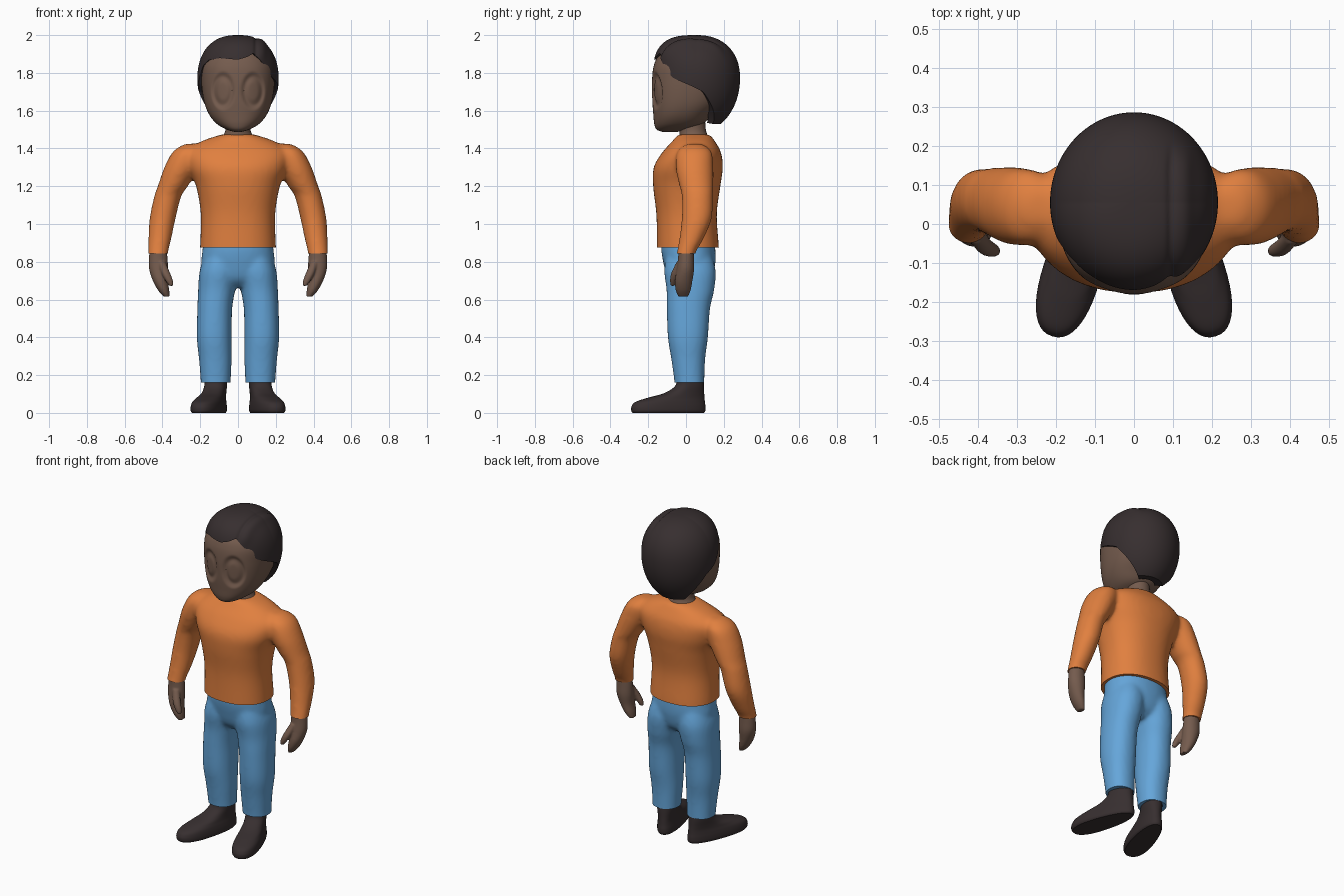
import bpy, bmesh, math
from math import sin, cos, pi

if "Cube" in bpy.data.objects:
    bpy.data.objects.remove(bpy.data.objects["Cube"])


def material(name, rgb):
    m = bpy.data.materials.new(name)
    m.diffuse_color = (*rgb, 1)
    m.use_nodes = True
    m.node_tree.nodes["Principled BSDF"].inputs["Base Color"].default_value = m.diffuse_color
    return m


SKIN = material("brown skin", (0.175, 0.105, 0.075))
DARK = material("dark brown", (0.038, 0.028, 0.029))
ORANGE = material("orange cloth", (0.75, 0.215, 0.05))
BLUE = material("blue cloth", (0.13, 0.38, 0.70))


def catmull(a, b, c, d, t):
    return [0.5 * (2 * q + (r - p) * t + (2 * p - 5 * q + 4 * r - s) * t * t
                   + (3 * q - p - 3 * r + s) * t ** 3) for p, q, r, s in zip(a, b, c, d)]


def power(v, e):
    return math.copysign(abs(v) ** e, v)


def loft(bm, keys, n=2.0, side=1, segs=48, steps=6, taper=0.0):
    """Smooth stack of level rings; key = (x, y, z, rx, ry)."""
    k = [keys[0]] + list(keys) + [keys[-1]]
    rows = [catmull(*k[i:i + 4], j / steps) for i in range(len(k) - 3) for j in range(steps)]
    rows.append(keys[-1])
    rings = []
    for x, y, z, rx, ry in rows:
        ring = []
        for s in range(segs):
            a = 2 * pi * s / segs
            px, py = power(cos(a), 2 / n), power(sin(a), 2 / n)
            ring.append(bm.verts.new((side * (x + rx * px * (1 - taper * py)), y + ry * py, z)))
        rings.append(ring)
    for r0, r1 in zip(rings, rings[1:]):
        for s in range(segs):
            t = (s + 1) % segs
            bm.faces.new((r0[s], r0[t], r1[t], r1[s]))
    bm.faces.new(rings[0])
    bm.faces.new(rings[-1])


def trim(bm, z, test):
    """Cut away everything below z on the geometry that passes test, and cap it."""
    geom = [g for seq in (bm.verts, bm.edges) for g in seq
            if test(g.co if isinstance(g, bmesh.types.BMVert) else g.verts[0].co)]
    geom += [f for f in bm.faces if test(f.calc_center_median())]
    bmesh.ops.bisect_plane(bm, geom=geom, plane_co=(0, 0, z), plane_no=(0, 0, 1), clear_inner=True)
    bmesh.ops.holes_fill(bm, edges=[e for e in bm.edges if e.is_boundary], sides=0)


def finish(name, bm, mat, voxel=0, smooth=10, cuts=()):
    bmesh.ops.recalc_face_normals(bm, faces=bm.faces)
    me = bpy.data.meshes.new(name)
    bm.to_mesh(me)
    ob = bpy.data.objects.new(name, me)
    bpy.context.collection.objects.link(ob)
    if voxel:  # fuse overlapping lofts into one soft skin
        r = ob.modifiers.new("fuse", 'REMESH')
        r.mode, r.voxel_size = 'VOXEL', voxel
        s = ob.modifiers.new("soften", 'SMOOTH')
        s.factor, s.iterations = 0.5, smooth
        dg = bpy.context.evaluated_depsgraph_get()
        me = bpy.data.meshes.new_from_object(ob.evaluated_get(dg))
        ob.modifiers.clear()
        ob.data = me
        bm.clear()
        bm.from_mesh(me)
        for z, test in cuts:
            trim(bm, z, test)
        bmesh.ops.recalc_face_normals(bm, faces=bm.faces)
        bm.to_mesh(me)
    bm.free()
    me.materials.clear()
    me.materials.append(mat)
    me.shade_smooth()
    me.set_sharp_from_angle(angle=math.radians(45))
    return ob


def ramp(v, lo, hi):
    t = min(1, max(0, (v - lo) / (hi - lo)))
    return t * t * (3 - 2 * t)


# Head with sunken oval eye sockets
bm = bmesh.new()
loft(bm, [(0, -.085, 1.488, .02, .04), (0, -.075, 1.50, .06, .08), (0, -.04, 1.53, .112, .128),
          (0, -.018, 1.58, .153, .155), (0, .01, 1.65, .18, .188), (0, .03, 1.75, .194, .21),
          (0, .03, 1.84, .190, .200), (0, .04, 1.90, .155, .175), (0, .05, 1.95, .08, .09)],
     n=2.3, segs=144, steps=12)
for v in bm.verts:
    if v.co.y < -.03:
        q = math.hypot((abs(v.co.x) - .08) / .063, (v.co.z - 1.705) / .102)
        v.co.y += .014 * (1 - ramp(q, .72, 1.05)) - .007 * (1 - ramp(q, .4, .75))
finish("head", bm, SKIN)

# Neck
bm = bmesh.new()
loft(bm, [(0, .04, 1.42, .10, .085), (0, .04, 1.465, .08, .075), (0, .035, 1.50, .066, .07),
          (0, .03, 1.57, .068, .07)])
finish("neck", bm, SKIN)

# Hair: a cap running from the crown down to a hairline given per direction
LINE = [(-180, 1.53), (-132, 1.53), (-113, 1.63), (-99, 1.70), (-81, 1.735), (-68, 1.79),
        (-60, 1.84), (-48, 1.868), (-28, 1.878), (0, 1.87), (14, 1.885), (25, 1.905), (37, 1.855),
        (57, 1.775), (81, 1.735), (99, 1.70), (113, 1.63), (132, 1.53), (180, 1.53)]


def hairline(deg):
    for (a, za), (b, zb) in zip(LINE, LINE[1:]):
        if deg <= b:
            return za + (zb - za) * (deg - a) / (b - a)


bm = bmesh.new()
COLS, ROWS = 180, 50
crown = bm.verts.new((0, .055, 2.0))
cols = []
for c in range(COLS):
    deg = -180 + 360 * c / COLS
    th = math.radians(deg)
    p_up = 2.25 + .7 * max(cos(th), 0)
    d = (hairline(deg) - 1.77)
    d = d / .23 if d > 0 else d / .29
    end = math.acos(power(d, (p_up if d > 0 else 2) / 2))
    col = []
    for r in range(1, ROWS + 1):
        phi = end * r / ROWS
        e = 2 / (p_up if cos(phi) > 0 else 2)
        rad, h = sin(phi) ** e, power(cos(phi), e)
        z = h * (.23 if h > 0 else .29)
        x, y = .215 * rad * sin(th), -.231 * rad * cos(th)
        # side parting: a groove with a raised lock beside it
        w = ramp(z, .07, .14) * (1 - ramp(y, .08, .17))
        f = 1 + w * (.03 * math.exp(-((x - .128) / .022) ** 2) - .025 * math.exp(-((x - .095) / .009) ** 2))
        col.append(bm.verts.new((x * f, .055 + y * f, 1.77 + z * f)))
    lip = col[-1].co
    col.append(bm.verts.new((lip.x * .65, .055 + (lip.y - .055) * .65, lip.z + .005)))
    cols.append(col)
for c in range(COLS):
    a, b = cols[c], cols[(c + 1) % COLS]
    bm.faces.new((crown, a[0], b[0]))
    for r in range(ROWS):
        bm.faces.new((a[r], a[r + 1], b[r + 1], b[r]))
finish("hair", bm, DARK)

# Shirt: torso and sleeves fused, hems cut level
bm = bmesh.new()
loft(bm, [(0, .01, .80, .203, .165), (0, .01, .88, .201, .164), (0, .003, 1.05, .197, .160),
          (0, .004, 1.20, .222, .178), (0, .012, 1.30, .262, .183), (0, .03, 1.38, .272, .155),
          (0, .04, 1.435, .20, .115), (0, .042, 1.475, .085, .085)], n=2.25)
for s in (1, -1):
    loft(bm, [(.24, .045, 1.425, .04, .04), (.268, .045, 1.385, .075, .09), (.30, .045, 1.30, .09, .10),
              (.345, .055, 1.20, .080, .09), (.371, .06, 1.15, .072, .083), (.399, .057, 1.03, .069, .08),
              (.414, .028, .92, .061, .064), (.423, .002, .85, .054, .051), (.427, -.01, .79, .053, .05)],
         side=s)
finish("shirt", bm, ORANGE, .012, 12,
       [(.875, lambda p: abs(p.x) < .29 and p.z < 1.0), (.845, lambda p: abs(p.x) > .29 and p.z < 1.0)])

# Trousers: hips and legs fused, cuffs cut level
bm = bmesh.new()
loft(bm, [(0, .02, .665, .10, .07), (0, .02, .71, .17, .115), (0, .018, .79, .194, .137),
          (0, .012, .87, .187, .143), (0, .012, .94, .18, .135)], n=2.2)
for s in (1, -1):
    loft(bm, [(.118, .02, .08, .078, .078), (.118, .018, .16, .079, .079), (.12, .012, .28, .086, .089),
              (.126, .01, .40, .092, .106), (.123, .013, .55, .092, .114), (.113, .023, .65, .098, .126),
              (.10, .021, .75, .103, .136), (.085, .015, .84, .09, .12)], n=2.2, side=s)
finish("trousers", bm, BLUE, .011, 8, [(.16, lambda p: p.z < .4)])

for s, label in ((1, "left"), (-1, "right")):
    # Hand with thumb
    bm = bmesh.new()
    loft(bm, [(.423, 0, .88, .043, .040), (.422, 0, .82, .049, .042), (.420, -.003, .76, .050, .046),
              (.411, -.012, .70, .040, .046), (.394, -.015, .65, .030, .040),
              (.378, -.015, .615, .016, .026)], side=s)
    loft(bm, [(.405, -.03, .80, .02, .02), (.382, -.057, .74, .023, .021),
              (.364, -.067, .70, .020, .018), (.353, -.07, .672, .011, .011)], side=s)
    finish(label + "_hand", bm, SKIN, .005, 8)

    # Shoe, built pointing forward and then turned outward
    bm = bmesh.new()
    loft(bm, [(0, -.118, 0, .066, .196), (0, -.118, .012, .073, .203), (0, -.117, .035, .073, .202),
              (0, -.108, .058, .069, .190), (0, -.075, .08, .062, .155), (0, -.03, .105, .057, .108),
              (0, 0, .145, .056, .076), (0, .002, .20, .055, .07)], n=2.3, taper=.14, steps=8)
    a = s * math.radians(17)
    for v in bm.verts:
        x, y = v.co.x, v.co.y
        v.co.x = s * .115 + x * cos(a) - y * sin(a)
        v.co.y = .02 + x * sin(a) + y * cos(a)
    finish(label + "_shoe", bm, DARK)
